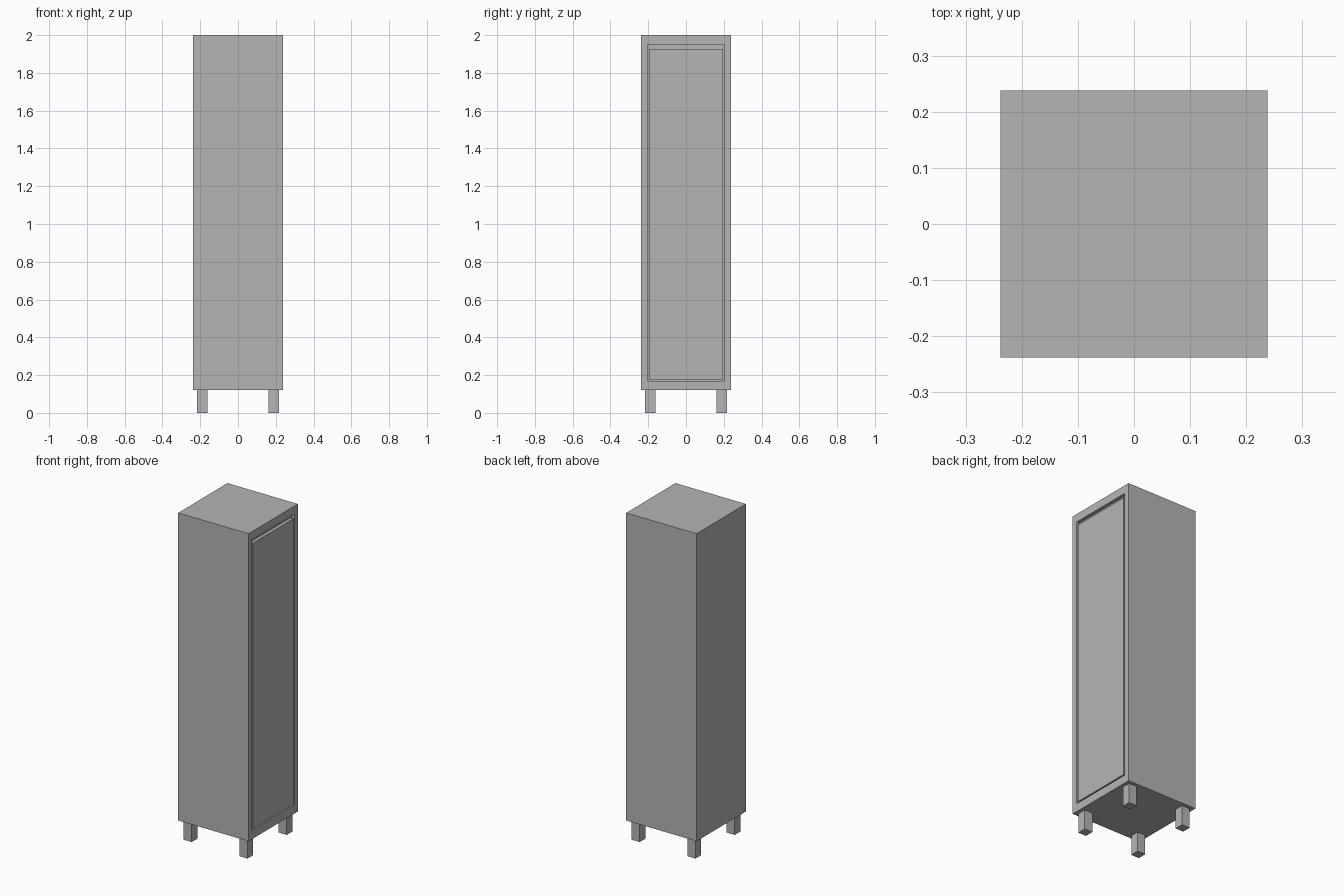
import bpy, bmesh

if "Cube" in bpy.data.objects:
    bpy.data.objects.remove(bpy.data.objects["Cube"])

H = 0.238                 # half width of the cabinet
Z0, Z1 = 0.12, 2.0        # cabinet bottom and top
GROOVE = 0.02             # depth of the gap around the door

# One darker grey for the whole cabinet
grey = bpy.data.materials.new("dark_grey")
grey.diffuse_color = (0.46, 0.46, 0.46, 1)
grey.use_nodes = True
grey.node_tree.nodes["Principled BSDF"].inputs["Base Color"].default_value = grey.diffuse_color


def make_object(name, bm):
    bmesh.ops.recalc_face_normals(bm, faces=bm.faces)
    mesh = bpy.data.meshes.new(name)
    bm.to_mesh(mesh)
    bm.free()
    mesh.materials.append(grey)
    obj = bpy.data.objects.new(name, mesh)
    bpy.context.collection.objects.link(obj)
    return obj


def ring_solid(name, rings):
    """Skin rectangles (x, half_y, z_low, z_high) one after another, capping both ends."""
    bm = bmesh.new()
    loops = [[bm.verts.new((x, y, z)) for y, z in
              ((-hy, lo), (hy, lo), (hy, hi), (-hy, hi))]
             for x, hy, lo, hi in rings]
    for a, b in zip(loops, loops[1:]):
        for i in range(4):
            j = (i + 1) % 4
            bm.faces.new((a[i], a[j], b[j], b[i]))
    bm.faces.new(loops[0])
    bm.faces.new(loops[-1])
    return make_object(name, bm)


# Cabinet case with a recessed door opening on the right side
opening = (0.204, 0.17, 1.95)
ring_solid("cabinet_case", [
    (-H, H, Z0, Z1),
    (H, H, Z0, Z1),
    (H, *opening),
    (H - GROOVE, *opening),
])

# Door panel, flush with the case and leaving a wider gap at the top
door = (0.195, 0.178, 1.926)
ring_solid("door", [(H - GROOVE, *door), (H, *door)])

# Four square legs
LEG_IN, LEG_OUT = 0.162, 0.216
for sx, side in ((-1, "left"), (1, "right")):
    for sy, end in ((-1, "front"), (1, "back")):
        bm = bmesh.new()
        bmesh.ops.create_cube(bm, size=1)
        w, c = LEG_OUT - LEG_IN, (LEG_IN + LEG_OUT) / 2
        bmesh.ops.scale(bm, vec=(w, w, Z0), verts=bm.verts)
        bmesh.ops.translate(bm, vec=(sx * c, sy * c, Z0 / 2), verts=bm.verts)
        make_object(f"{end}_{side}_leg", bm)
